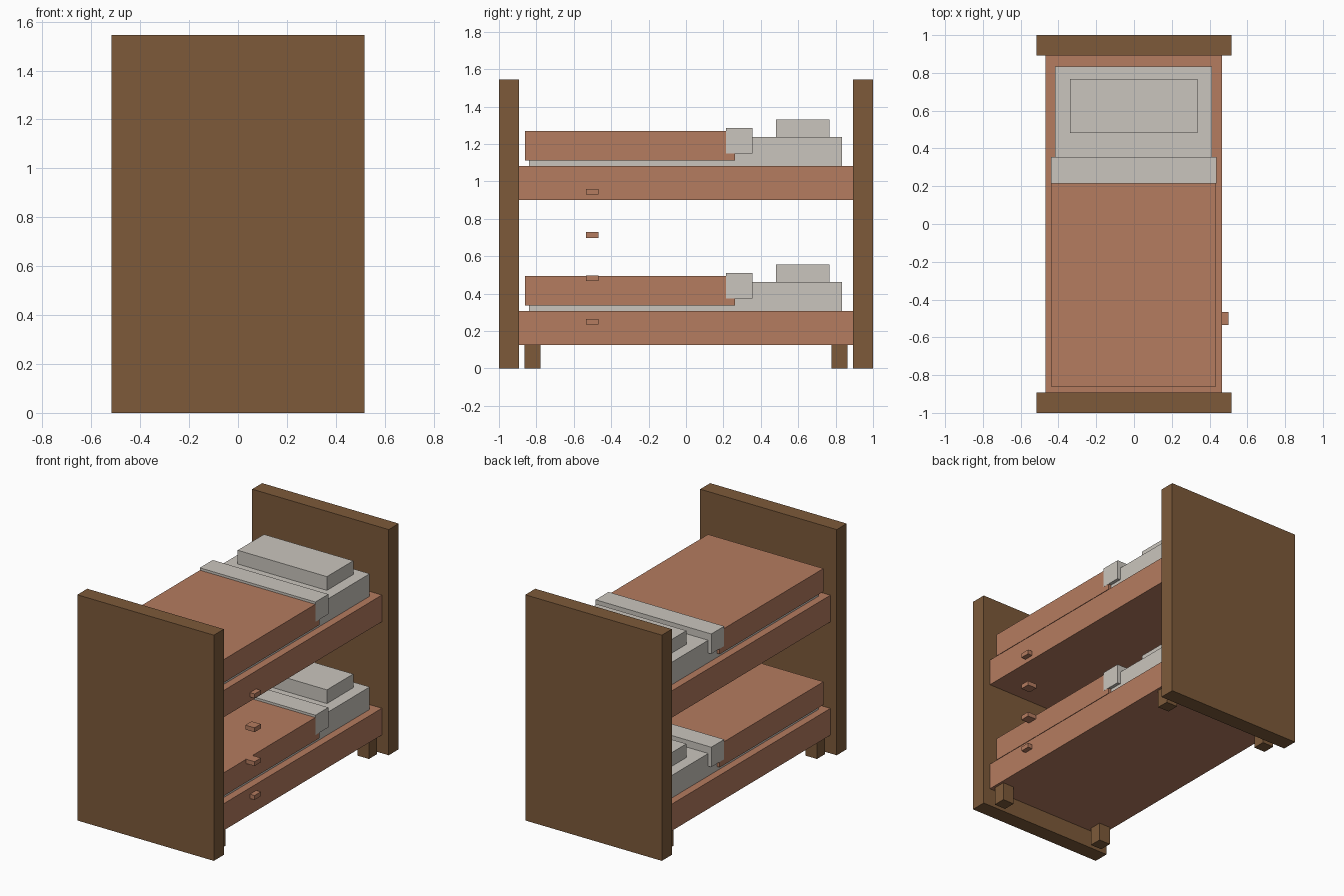
import bpy
import bmesh
from mathutils import Vector

cube = bpy.data.objects.get("Cube")
if cube:
    bpy.data.objects.remove(cube, do_unlink=True)


def material(name, rgb):
    mat = bpy.data.materials.new(name)
    mat.use_nodes = True
    mat.diffuse_color = (*rgb, 1)
    mat.node_tree.nodes["Principled BSDF"].inputs["Base Color"].default_value = (*rgb, 1)
    return mat


wood = material("brown wood", (0.205, 0.102, 0.042))
clay = material("terracotta", (0.46, 0.2, 0.115))
linen = material("pale linen", (0.59, 0.56, 0.51))


def box(name, mat, x, y, z):
    """Box given by its (min, max) range on each axis."""
    lo, hi = map(Vector, zip(x, y, z))
    mesh = bpy.data.meshes.new(name)
    bm = bmesh.new()
    bmesh.ops.create_cube(bm, size=1)
    bmesh.ops.scale(bm, vec=hi - lo, verts=bm.verts)
    bm.to_mesh(mesh)
    bm.free()
    mesh.materials.append(mat)
    obj = bpy.data.objects.new(name, mesh)
    obj.location = (lo + hi) / 2
    bpy.context.collection.objects.link(obj)
    return obj


# End panels
box("foot_panel", wood, (-0.517, 0.517), (-1, -0.892), (0, 1.545))
box("head_panel", wood, (-0.517, 0.517), (0.892, 1), (0, 1.545))

# Two bunks, each with base, mattress, blanket, folded sheet and pillow
for level, base in (("lower", 0.125), ("upper", 0.9)):
    def layer(part, mat, half_width, y, bottom, top):
        box(f"{level}_{part}", mat, (-half_width - 0.002, half_width - 0.002), y,
            (base + bottom, base + top))

    layer("bed_base", clay, 0.467, (-0.895, 0.895), 0, 0.183)
    layer("mattress", linen, 0.415, (-0.84, 0.835), 0.183, 0.337)
    layer("blanket", clay, 0.437, (-0.86, 0.262), 0.212, 0.37)
    layer("folded_sheet", linen, 0.438, (0.215, 0.355), 0.25, 0.386)
    layer("pillow", linen, 0.338, (0.482, 0.767), 0.337, 0.431)

# Short feet under the lower bunk
for side, x in (("right", -0.405), ("left", 0.405)):
    for end, y in (("front", -0.82), ("back", 0.82)):
        box(f"{end}_{side}_foot", wood, (x - 0.043, x + 0.043),
            (y - 0.043, y + 0.043), (0, 0.125))

# Ladder rungs on the left side
for i in range(4):
    z = 0.25 + i * 0.2317
    box(f"ladder_rung_{i + 1}", clay, (0.43, 0.5), (-0.535, -0.467), (z - 0.015, z + 0.015))
